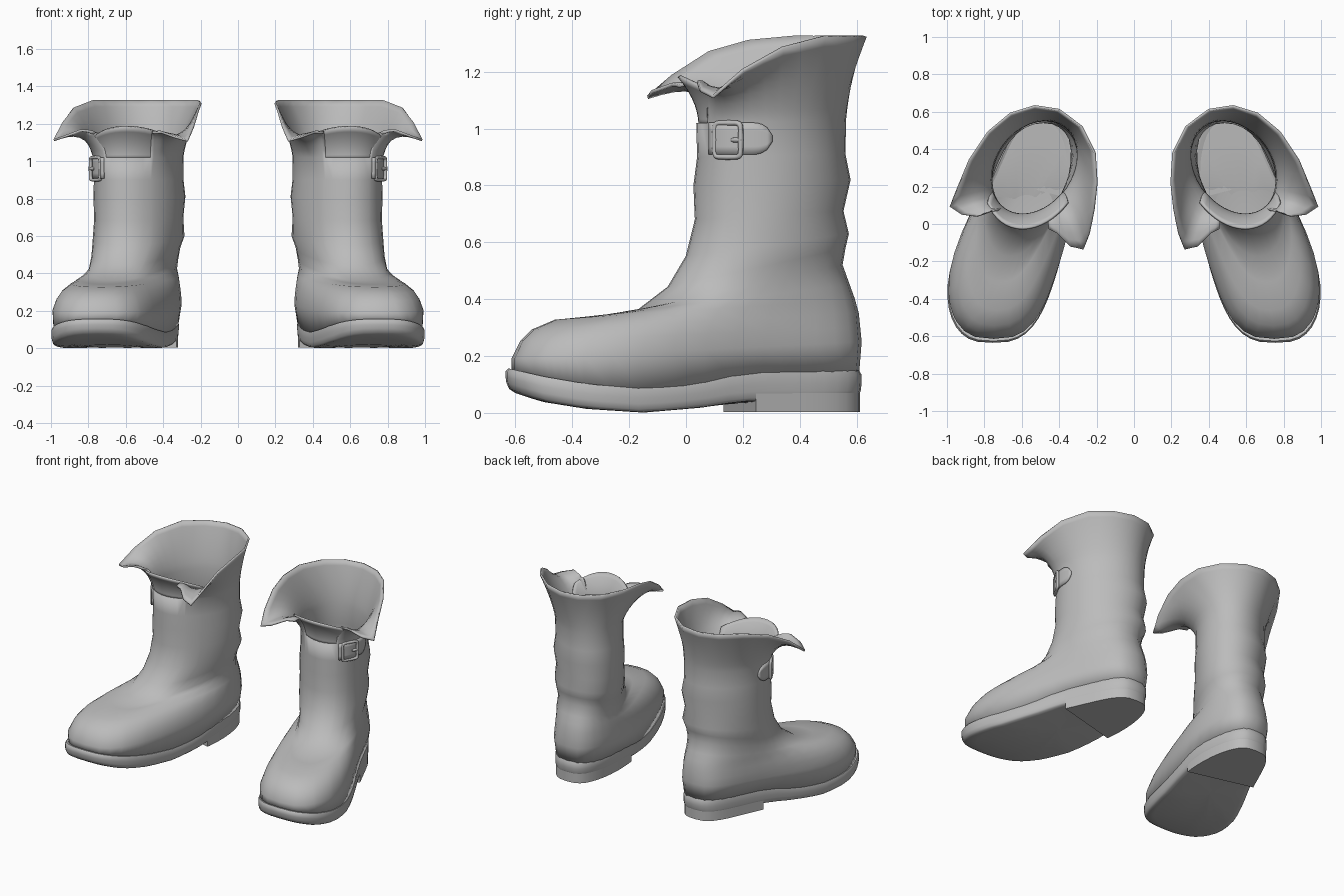
import bpy, bmesh, math
from mathutils import Vector as V

cube = bpy.data.objects.get("Cube")
if cube:
    bpy.data.objects.remove(cube)

leather = bpy.data.materials.new("grey_leather")
leather.use_nodes = True
GREY = (0.5, 0.5, 0.5, 1)
leather.diffuse_color = GREY
leather.node_tree.nodes["Principled BSDF"].inputs["Base Color"].default_value = GREY


def build(name, patches, loop=False, caps=False, thick=0, cut=None, angle=50):
    """Skin patches of point rows into one surface, then mirror it to the other boot."""
    bm = bmesh.new()
    for rows, around in patches:
        grid = [[bm.verts.new(p) for p in row] for row in rows]
        n = len(grid[0])
        for i in range(len(grid) if loop else len(grid) - 1):
            low, high = grid[i], grid[(i + 1) % len(grid)]
            for j in range(n if around else n - 1):
                k = (j + 1) % n
                bm.faces.new((low[j], low[k], high[k], high[j]))
        if caps:
            bm.faces.new(grid[0])
            bm.faces.new(grid[-1])
    bmesh.ops.remove_doubles(bm, verts=bm.verts, dist=.00001)
    if cut:
        geom = bm.verts[:] + bm.edges[:] + bm.faces[:]
        bmesh.ops.bisect_plane(bm, geom=geom, plane_co=cut[0], plane_no=cut[1], clear_outer=True)
        bmesh.ops.holes_fill(bm, edges=[e for e in bm.edges if e.is_boundary])
    bmesh.ops.recalc_face_normals(bm, faces=bm.faces)
    mesh = bpy.data.meshes.new(name)
    bm.to_mesh(mesh)
    bm.free()
    mesh.materials.append(leather)
    ob = bpy.data.objects.new(name, mesh)
    bpy.context.collection.objects.link(ob)
    bpy.ops.object.select_all(action='DESELECT')
    ob.select_set(True)
    bpy.context.view_layer.objects.active = ob
    bpy.ops.object.shade_smooth_by_angle(angle=math.radians(angle))
    if thick:
        solid = ob.modifiers.new("thickness", 'SOLIDIFY')
        solid.thickness, solid.offset = thick, 0
    mirror = ob.modifiers.new("pair", 'MIRROR')
    mirror.use_mirror_merge = False


def ring_point(a, front, back, wf, wb, p, bow=0.0):
    """Point at angle a on a loop from front to back, angle zero at the front."""
    t = (1 - math.cos(a)) / 2
    s = math.sin(a)
    w = wf + (wb - wf) * t * t * (3 - 2 * t)
    q = V(front).lerp(V(back), t)
    q.x += bow * math.sin(math.tau * t) - math.copysign(abs(s) ** p, s) * w
    return q


def height(table, y):
    """Interpolated height along the foot."""
    y = min(max(y, table[0][0]), table[-1][0])
    for (y0, z0), (y1, z1) in zip(table, table[1:]):
        if y <= y1:
            return z0 + (z1 - z0) * (y - y0) / (y1 - y0)


def top_z(y):
    return height([(-.64, .16), (-.5, .128), (-.35, .102), (-.15, .085), (.03, .098),
                   (.15, .128), (.27, .145), (.63, .15)], y)


def bottom_z(y):
    return height([(-.64, .08), (-.5, .038), (-.35, .014), (-.15, .001), (.05, .018),
                   (.2, .04), (.63, .04)], y)


# Rocker sole with a rounded welt
outline = [ring_point(math.tau * i / 48, (.755, -.635, 0), (.49, .618, 0), .328, .22, .68, .025)
           for i in range(48)]
middle = V((.62, 0, 0))


def sole_row(scale, blend):
    row = []
    for q in outline:
        p = middle.lerp(q, scale)
        p.z = bottom_z(p.y) * (1 - blend) + top_z(p.y) * blend
        row.append(p)
    return row


build("sole", [([sole_row(s, b) for s, b in (
    (.02, 0), (.3, 0), (.6, 0), (.85, 0), (.945, .02), (.98, .12), (.995, .35), (1, .6), (1, .85),
    (.985, 1), (.93, 1), (.85, .8))], True)], caps=True)

# Heel block, cut square to the foot
build("heel", [([[V((*middle.lerp(q, .99).xy, z)) for q in outline] for z in (.004, .12)], True)],
      caps=True, cut=((.55, .19, 0), (.25, -.97, 0)), angle=35)

# Collar rim from the inner end of the opening, round the back, to the outer end
corners = [V(p) for p in (
    (.455, -.025, 1.15), (.41, -.05, 1.155), (.34, -.12, 1.13), (.27, -.135, 1.11),
    (.24, -.05, 1.185), (.215, .08, 1.27), (.2, .22, 1.31), (.21, .38, 1.325),
    (.28, .52, 1.325), (.4, .61, 1.325), (.53, .63, 1.325), (.66, .59, 1.325),
    (.78, .49, 1.325), (.88, .34, 1.285), (.94, .2, 1.205), (.985, .095, 1.112),
    (.92, .05, 1.135), (.84, .04, 1.165), (.775, .07, 1.145))]
rim = [corners[0]]
for start, end in zip(corners, corners[1:]):
    rim += [start.lerp(end, .5), end]
last = len(rim) - 1
SLIT, FLAP, FLAP_STEPS = .55, .94, 6


def collar_angle(j):
    if j > last / 2:
        return math.tau - collar_angle(last - j)
    if j <= FLAP_STEPS:
        return SLIT + (FLAP - SLIT) * j / FLAP_STEPS
    return FLAP + (j - FLAP_STEPS) * (math.pi - FLAP) / (last / 2 - FLAP_STEPS)


# Every ring shares the collar's angles, plus those of the tongue between its ends
angles = [collar_angle(j) for j in range(last + 1)]
angles += [SLIT * k / 3 for k in (-2, -1, 0, 1, 2)]

# Foot and shaft: front point, back point, front and back half widths
sections = [
    ((.75, -.608, .19), (.49, .612, .25), .316, .232),
    ((.748, -.578, .25), (.487, .607, .3), .298, .235),
    ((.745, -.54, .288), (.485, .602, .35), .272, .235),
    ((.73, -.46, .322), (.485, .588, .4), .228, .235),
    ((.71, -.31, .336), (.488, .57, .45), .19, .232),
    ((.665, -.17, .356), (.485, .545, .52), .178, .23),
    ((.625, -.06, .44), (.485, .555, .58), .195, .232),
    ((.597, .005, .55), (.475, .567, .63), .217, .24),
    ((.59, .037, .68), (.475, .548, .71), .22, .23),
    ((.59, .032, .8), (.472, .573, .82), .222, .243),
    ((.592, .045, .9), (.474, .555, .91), .221, .23),
    ((.595, .042, 1.02), (.475, .557, 1.03), .225, .232),
]
base_ring = [ring_point(a, (.75, -.607, 0), (.49, .603, 0), .31, .212, .68, .025) for a in angles]
insole = []
for scale in (.02, .35, .7, .9, 1):
    row = [middle.lerp(q, scale) for q in base_ring]
    insole.append([V((p.x, p.y, top_z(p.y) - .012)) for p in row])
build("insole", [(insole, True)])

upper = [insole[-1]]
for i, shape in enumerate(sections):
    bend = min(.68 + .04 * i, 1), .025 * max(0, 1 - i / 8)
    upper.append([ring_point(a, *shape, *bend) for a in angles])
neck = upper[-1]

# Flared collar whose open ends fold outwards into two pointed flaps
collar = []
for i in range(9):
    f = i / 8
    row = []
    for base, edge in zip(neck, rim):
        fold = max(0, 1.32 - edge.z) * .3
        p = base.lerp(edge, f ** (1.2 + 2 * fold))
        p.z = base.z + (edge.z - base.z) * f ** .95 + fold * math.sin(math.pi * f)
        row.append(p)
    collar.append(row)
build("boot_upper", [(upper, True), (collar, False)], thick=.012, angle=80)

# Wide tongue rising behind the flaps
tongue = []
for i in range(8):
    f = i / 7
    row = []
    for j in range(17):
        k = j / 8 - 1
        p = ring_point(-1.0 * k, *sections[-1], 1)
        p.y += .008 - .075 * f * f * (1 - .3 * k * k)
        p.x += .025 * k * f
        p.z += f * (.175 - .07 * k * k) - .01
        row.append(p)
    tongue.append(row)
build("tongue", [(tongue, False)], thick=.012, angle=80)

# Short strap with a rounded end, wrapped on the outer side
strap = []
for i in range(15):
    k = i / 14
    q = ring_point(-.62 - .96 * k, (.593, .044, .965), (.474, .556, .965), .223, .231, 1)
    q += (q - V((.535, .3, .965))).normalized() * .008
    half = .056 * math.sqrt(max(.04, 1 - max(0, (k - .75) / .25) ** 2))
    strap.append([q + V((0, 0, half * h)) for h in (-1, -.5, 0, .5, 1)])
build("strap", [(strap, False)], thick=.018, angle=60)

# Buckle frame and prong
centre, along, out, up = V((.762, .147, .96)), V((.5, .866, 0)), V((.866, -.5, 0)), V((0, 0, 1))


def tube_row(p, side, radius):
    return [p + (side * math.cos(b) + out * math.sin(b)) * radius
            for b in (math.tau * k / 8 for k in range(8))]


frame = []
for i in range(32):
    a = math.tau * i / 32
    c, s = (math.copysign(abs(g) ** .28, g) for g in (math.cos(a), math.sin(a)))
    side = along * c + up * s
    frame.append(tube_row(centre + along * c * .053 + up * s * .06, side.normalized(), .01))
build("buckle_frame", [(frame, True)], loop=True)
build("buckle_prong", [([tube_row(centre + along * d, up, r) for d, r in
                        ((.015, .006), (.025, .009), (.058, .009))], True)], caps=True)
